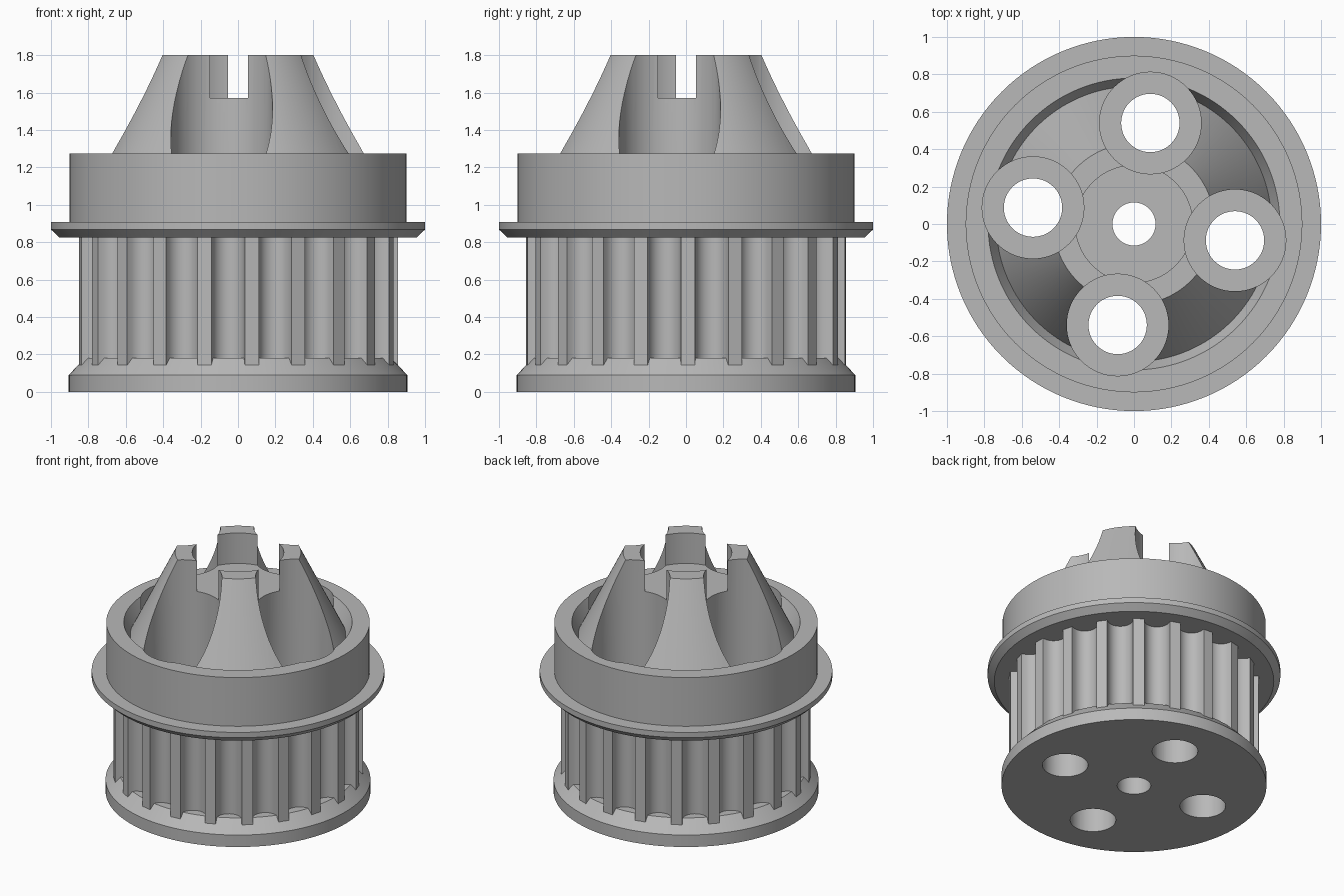
import bpy, bmesh, math
from mathutils import Matrix, Vector

cube = bpy.data.objects.get("Cube")
if cube:
    bpy.data.objects.remove(cube, do_unlink=True)

grey = bpy.data.materials.new("machined grey")
grey.use_nodes = True
GREY = (0.48, 0.48, 0.48, 1)
grey.diffuse_color = GREY
grey.node_tree.nodes["Principled BSDF"].inputs["Base Color"].default_value = GREY

SEGMENTS = 128
TEETH = 21
TOOTH_PHASE = math.radians(0.73)
BOLT_CIRCLE = 0.547
BOLT_PHASE = math.radians(-9.2)


def finish(name, bm):
    bmesh.ops.recalc_face_normals(bm, faces=bm.faces[:])
    mesh = bpy.data.meshes.new(name)
    bm.to_mesh(mesh)
    bm.free()
    mesh.materials.append(grey)
    obj = bpy.data.objects.new(name, mesh)
    bpy.context.collection.objects.link(obj)
    return obj


def lathe(name, profile):
    """Revolve a closed (radius, height) outline about z."""
    bm = bmesh.new()
    rings = []
    for i in range(SEGMENTS):
        turn = Matrix.Rotation(math.tau * i / SEGMENTS, 3, 'Z')
        rings.append([bm.verts.new(turn @ Vector((r, 0, z))) for r, z in profile])
    n = len(profile)
    for i, ring in enumerate(rings):
        after = rings[(i + 1) % SEGMENTS]
        for j in range(n):
            k = (j + 1) % n
            bm.faces.new((ring[j], after[j], after[k], ring[k]))
    return finish(name, bm)


def prism(name, outline, bottom, top):
    """Extrude a closed xy outline between two heights."""
    bm = bmesh.new()
    base = bm.faces.new([bm.verts.new((x, y, bottom)) for x, y in outline])
    grown = bmesh.ops.extrude_face_region(bm, geom=[base])["geom"]
    verts = [v for v in grown if isinstance(v, bmesh.types.BMVert)]
    bmesh.ops.translate(bm, vec=(0, 0, top - bottom), verts=verts)
    return finish(name, bm)


def circle(radius, centre=(0, 0), count=64):
    return [(centre[0] + radius * math.cos(math.tau * i / count),
             centre[1] + radius * math.sin(math.tau * i / count)) for i in range(count)]


def cut(obj, cutter):
    mod = obj.modifiers.new("cut", 'BOOLEAN')
    mod.operation = 'DIFFERENCE'
    mod.solver = 'EXACT'
    mod.object = cutter
    bpy.context.view_layer.objects.active = obj
    bpy.ops.object.modifier_apply(modifier=mod.name)


def tooth_outline(outer=0.855, half_width=0.09, depth=0.1, steps=12):
    """Narrow teeth separated by rounded grooves."""
    points = []
    pitch = math.tau / TEETH
    for t in range(TEETH):
        middle = TOOTH_PHASE + (t + 0.5) * pitch
        for s in range(steps + 1):
            a = math.pi * s / steps
            angle = middle - half_width / outer * math.cos(a)
            r = outer - depth * math.sin(a) ** 0.8 if 0 < s < steps else outer
            points.append((r * math.cos(angle), r * math.sin(angle)))
    return points


# Lower retaining flange with a bevelled shoulder
lower_flange = lathe("lower_flange", [
    (0.115, 0), (0.905, 0), (0.905, 0.09), (0.82, 0.18), (0.115, 0.18)])

# Toothed belt barrel
belt_barrel = prism("toothed_barrel", tooth_outline(), 0.12, 0.84)

# Upper flange, rim, V groove and tapered hub with its recess
drive_hub = lathe("upper_flange_and_hub", [
    (0.115, 0.825), (0.955, 0.825), (1.0, 0.868), (1.0, 0.908),
    (0.9, 0.908), (0.9, 1.275), (0.78, 1.275), (0.736, 1.18),
    (0.43, 1.8), (0.313, 1.8), (0.313, 1.57), (0.115, 1.57)])

parts = [lower_flange, belt_barrel, drive_hub]
cutters = []

# Central bore through the barrel
bore = prism("bore_cutter", circle(0.115, count=SEGMENTS), -0.2, 2)
cutters.append(bore)
cut(belt_barrel, bore)

# Four bolt holes, with wide counterbores that divide the hub into prongs
for i in range(4):
    a = BOLT_PHASE + i * math.pi / 2
    centre = (BOLT_CIRCLE * math.cos(a), BOLT_CIRCLE * math.sin(a))
    counterbore = prism("counterbore_cutter", circle(0.272, centre), 0.92, 2)
    hole = prism("bolt_hole_cutter", circle(0.156, centre), -0.2, 2)
    cutters += [counterbore, hole]
    cut(drive_hub, counterbore)
    for part in parts:
        cut(part, hole)

for cutter in cutters:
    bpy.data.objects.remove(cutter, do_unlink=True)

# Smooth the round walls and keep machined edges crisp
for part in parts:
    bpy.ops.object.select_all(action='DESELECT')
    part.select_set(True)
    bpy.context.view_layer.objects.active = part
    bpy.ops.object.shade_smooth_by_angle(angle=math.radians(28))
